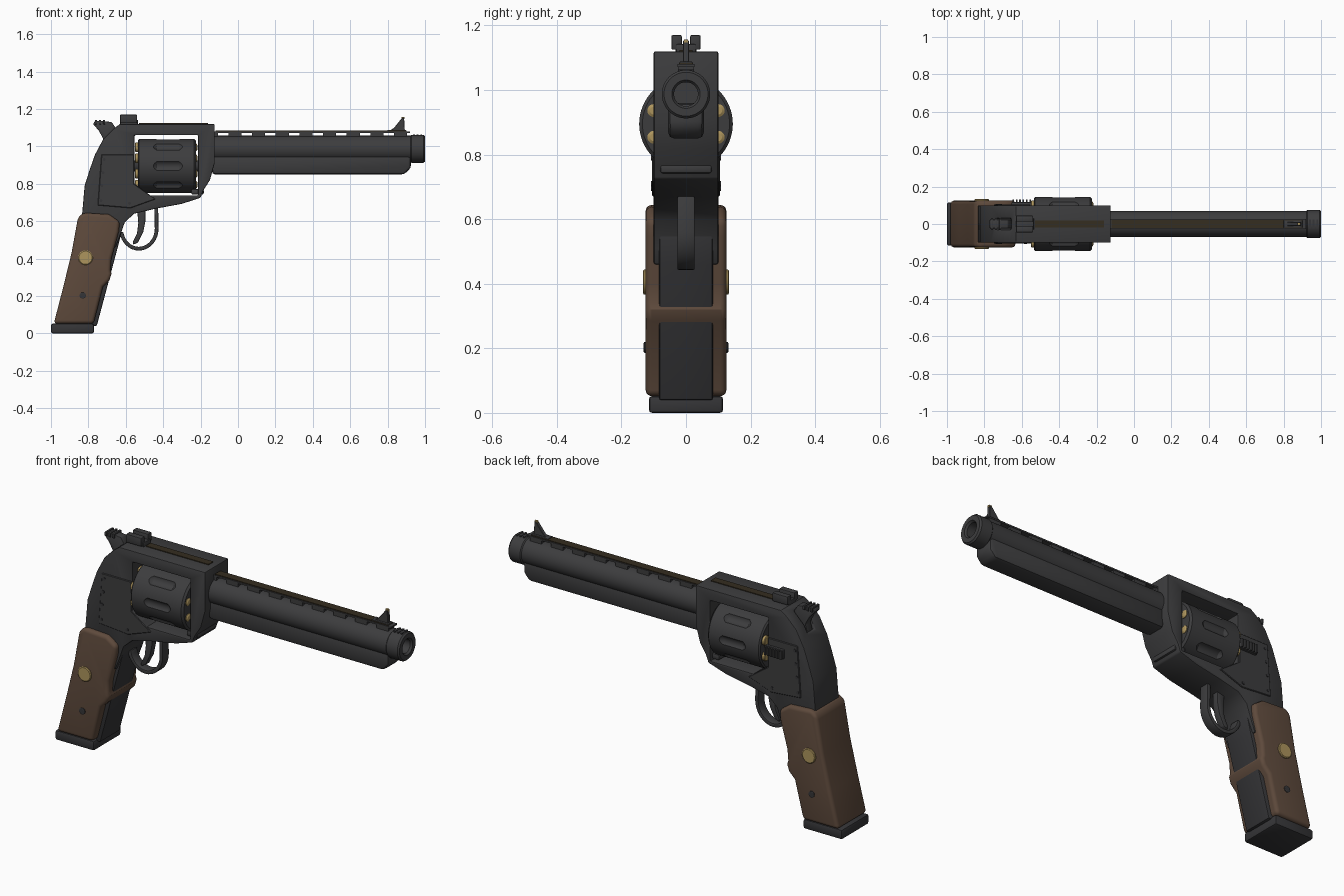
import bpy, bmesh, math
from mathutils import Vector


def material(name, rgb):
    m = bpy.data.materials.new(name)
    m.diffuse_color = (*rgb, 1)
    return m


STEEL = material("gunmetal", (0.046, 0.046, 0.048))
DARK = material("dark_steel", (0.036, 0.036, 0.039))
WOOD = material("walnut", (0.112, 0.068, 0.045))
BRASS = material("brass", (0.42, 0.30, 0.11))
RIB = material("dark_bronze", (0.035, 0.026, 0.014))


def finish(name, bm, mat, bevel=0, segs=2, cutters=()):
    """Turn bmesh into an object, apply cuts and bevel, smooth by angle."""
    bmesh.ops.recalc_face_normals(bm, faces=bm.faces)
    me = bpy.data.meshes.new(name)
    bm.to_mesh(me)
    bm.free()
    ob = bpy.data.objects.new(name, me)
    bpy.context.collection.objects.link(ob)
    for c in cutters:
        mod = ob.modifiers.new("cut", 'BOOLEAN')
        mod.operation, mod.solver, mod.object = 'DIFFERENCE', 'EXACT', c
    if bevel:
        mod = ob.modifiers.new("bevel", 'BEVEL')
        mod.width, mod.segments = bevel, segs
        mod.limit_method, mod.angle_limit = 'ANGLE', math.radians(40)
    if ob.modifiers:
        dg = bpy.context.evaluated_depsgraph_get()
        new = bpy.data.meshes.new_from_object(ob.evaluated_get(dg))
        ob.modifiers.clear()
        ob.data = new
    for c in cutters:
        bpy.data.objects.remove(c)
    me = ob.data
    me.materials.clear()
    me.materials.append(mat)
    for p in me.polygons:
        p.use_smooth = True
        p.material_index = 0
    me.set_sharp_from_angle(angle=math.radians(32))
    return ob


def prism(name, pts, y0, y1, mat, bevel=0, segs=2, cutters=()):
    """Extrude an x-z outline from y0 to y1."""
    bm = bmesh.new()
    f = bm.faces.new([bm.verts.new((x, y0, z)) for x, z in pts])
    r = bmesh.ops.extrude_face_region(bm, geom=[f])
    vs = [v for v in r["geom"] if isinstance(v, bmesh.types.BMVert)]
    bmesh.ops.translate(bm, vec=(0, y1 - y0, 0), verts=vs)
    return finish(name, bm, mat, bevel, segs, cutters)


def box(name, x0, x1, y0, y1, z0, z1, mat, bevel=0):
    return prism(name, [(x0, z0), (x1, z0), (x1, z1), (x0, z1)], y0, y1, mat, bevel)


def add_lathe(bm, profile, centre, axis='x', n=48):
    """Revolve (position, radius) pairs round an axis; ends are capped."""
    rings = []
    for t, r in profile:
        ring = []
        for i in range(n):
            a = 2 * math.pi * i / n
            c, s = r * math.cos(a), r * math.sin(a)
            p = (t, c, s) if axis == 'x' else (c, t, s)
            ring.append(bm.verts.new(Vector(p) + Vector(centre)))
        rings.append(ring)
    for a, b in zip(rings, rings[1:]):
        for i in range(n):
            j = (i + 1) % n
            bm.faces.new((a[i], a[j], b[j], b[i]))
    bm.faces.new(rings[0])
    bm.faces.new(rings[-1])


def lathe(name, profile, centre, mat, axis='x', n=48, cutters=()):
    bm = bmesh.new()
    add_lathe(bm, profile, centre, axis, n)
    return finish(name, bm, mat, cutters=cutters)


# Frame with cylinder window and hammer slot
window = prism("window_cutter", [(-0.553, 1.06), (-0.213, 1.06), (-0.213, 0.738),
               (-0.40, 0.738), (-0.47, 0.738), (-0.553, 0.80)], -0.3, 0.3, DARK)
slot = box("slot_cutter", -0.9, -0.655, -0.03, 0.03, 1.0, 1.3, DARK)
prism("frame", [(-0.63, 1.12), (-0.125, 1.12), (-0.125, 0.91), (-0.15, 0.82), (-0.185, 0.765),
      (-0.20, 0.725), (-0.30, 0.693), (-0.44, 0.667), (-0.555, 0.64), (-0.605, 0.595),
      (-0.635, 0.51), (-0.655, 0.46), (-0.75, 0.46), (-0.835, 0.62), (-0.82, 0.79),
      (-0.793, 0.875), (-0.765, 0.955), (-0.72, 1.04), (-0.665, 1.095)],
      -0.1, 0.1, STEEL, 0.007, 2, (window, slot))

# Side plates and their screws
prism("side_plate", [(-0.73, 0.957), (-0.556, 0.957), (-0.556, 0.80), (-0.44, 0.718),
      (-0.575, 0.67), (-0.75, 0.685)], -0.105, 0.105, STEEL, 0.003, 1)
for i, (x, z) in enumerate([(-0.715, 0.93), (-0.722, 0.86), (-0.728, 0.79), (-0.733, 0.71), (-0.58, 0.695)]):
    lathe(f"plate_screw_{i}", [(-0.108, 0.008), (0.108, 0.008)], (x, 0, z), DARK, 'y', 12)

# Crane bar under the front of the frame
box("crane_bar", -0.25, -0.183, -0.08, 0.08, 0.742, 0.772, STEEL, 0.008)

# Fluted cylinder, its axle and cartridges
CZ = 0.895
bm = bmesh.new()
for k in range(8):
    a = k * math.pi / 4
    add_lathe(bm, [(-0.46, 0.006), (-0.452, 0.022), (-0.435, 0.033), (-0.315, 0.033), (-0.298, 0.022), (-0.29, 0.006)],
              (0, 0.166 * math.cos(a), CZ + 0.166 * math.sin(a)), n=20)
flutes = finish("flute_cutter", bm, DARK)
lathe("cylinder", [(-0.535, 0.137), (-0.528, 0.145), (-0.235, 0.145), (-0.225, 0.135)],
      (0, 0, CZ), STEEL, n=64, cutters=(flutes,))
lathe("cylinder_axle", [(-0.57, 0.03), (-0.2, 0.03)], (0, 0, CZ), DARK, n=24)
for k in range(8):
    a = (k + 0.5) * math.pi / 4
    c = (0, 0.108 * math.cos(a), CZ + 0.108 * math.sin(a))
    lathe(f"cartridge_{k}", [(-0.55, 0.022), (-0.547, 0.025), (-0.53, 0.025), (-0.53, 0.02),
          (-0.222, 0.02), (-0.217, 0.012)], c, BRASS, n=20)

# Barrel with bore, muzzle ring and underlug
BZ = 0.987
lathe("barrel", [(-0.15, 0.07), (0.922, 0.07), (0.927, 0.075), (0.992, 0.075), (1.0, 0.068),
      (1.0, 0.044), (0.99, 0.037), (0.65, 0.037)], (0, 0, BZ), STEEL)
prism("underlug", [(-0.14, 0.96), (0.925, 0.96), (0.925, 0.885), (0.89, 0.85), (-0.14, 0.85)],
      -0.055, 0.055, STEEL, 0.018, 2)
for i in range(3):
    x = 0.935 + i * 0.02
    box(f"muzzle_port_{i}", x, x + 0.01, -0.025, 0.025, 1.05, 1.064, DARK)

# Ventilated rib
box("rib", -0.125, 0.92, -0.027, 0.027, 1.072, 1.08, STEEL)
box("rib_strip", -0.12, 0.90, -0.022, 0.022, 1.079, 1.084, RIB)
for i in range(9):
    x = -0.178 + i * 0.1265
    box(f"rib_post_{i}", max(x, -0.13), min(x + 0.07, 0.92), -0.025, 0.025, 1.04, 1.074, STEEL)
box("top_strap_strip", -0.53, -0.16, -0.02, 0.02, 1.116, 1.124, RIB)

# Front sight
box("front_sight_base", 0.80, 0.90, -0.02, 0.02, 1.075, 1.088, STEEL, 0.003)
prism("front_sight", [(0.81, 1.083), (0.835, 1.10), (0.875, 1.15), (0.888, 1.153), (0.892, 1.083)],
      -0.01, 0.01, STEEL, 0.002, 1)
box("sight_bead", 0.873, 0.89, -0.006, 0.006, 1.147, 1.157, BRASS)

# Rear sight
box("rear_sight_base", -0.63, -0.535, -0.03, 0.03, 1.11, 1.142, STEEL, 0.004)
for s in (-1, 1):
    y = sorted((s * 0.013, s * 0.045))
    box("rear_sight_post", -0.63, -0.54, y[0], y[1], 1.125, 1.17, STEEL, 0.004)

# Hammer with grooved spur
prism("hammer", [(-0.745, 1.085), (-0.775, 1.12), (-0.765, 1.135), (-0.735, 1.137), (-0.675, 1.13),
      (-0.655, 1.10), (-0.655, 0.99), (-0.735, 0.99), (-0.72, 1.04)], -0.023, 0.023, STEEL, 0.004)
for i in range(3):
    x = -0.765 + i * 0.022
    box(f"hammer_ridge_{i}", x, x + 0.011, -0.032, 0.032, 1.118, 1.141, STEEL, 0.002)

# Cylinder latch on the far side
box("latch", -0.655, -0.545, 0.095, 0.117, 0.87, 0.92, STEEL, 0.004)
for i in range(6):
    x = -0.65 + i * 0.018
    box(f"latch_ridge_{i}", x, x + 0.009, 0.1, 0.13, 0.873, 0.917, STEEL)

# Trigger and guard
prism("trigger", [(-0.54, 0.67), (-0.495, 0.67), (-0.495, 0.60), (-0.507, 0.54), (-0.535, 0.485),
      (-0.56, 0.475), (-0.562, 0.49), (-0.54, 0.535), (-0.533, 0.59)], -0.018, 0.018, STEEL, 0.004)
arc = [math.radians(a) for a in range(0, -171, -10)]
outer = [(-0.427, 0.68)] + [(-0.53 + 0.105 * math.cos(a), 0.56 + 0.117 * math.sin(a)) for a in arc]
inner = [(-0.447, 0.68)] + [(-0.53 + 0.085 * math.cos(a), 0.56 + 0.097 * math.sin(a)) for a in arc]
prism("trigger_guard", outer + inner[::-1], -0.027, 0.027, STEEL, 0.004)

# Grip: steel core, wooden body, base plate
prism("grip_core", [(-0.62, 0.55), (-0.643, 0.46), (-0.755, 0.04), (-0.93, 0.04), (-0.80, 0.55)],
      -0.083, 0.083, DARK, 0.006)
prism("grip", [(-0.855, 0.622), (-0.825, 0.645), (-0.69, 0.637), (-0.632, 0.597), (-0.637, 0.545),
      (-0.677, 0.40), (-0.682, 0.34), (-0.676, 0.32), (-0.687, 0.285), (-0.722, 0.25), (-0.772, 0.052), (-0.985, 0.052),
      (-0.935, 0.245), (-0.89, 0.43)], -0.125, 0.125, WOOD, 0.026, 4)
box("base_plate", -1.0, -0.77, -0.115, 0.115, 0, 0.052, DARK, 0.01)

# Medallions and grip screws on both sides
lathe("grip_medallion", [(-0.133, 0.035), (-0.13, 0.039), (0.13, 0.039), (0.133, 0.035)],
      (-0.815, 0, 0.405), BRASS, 'y', 32)
lathe("grip_screw", [(-0.131, 0.014), (-0.129, 0.017), (0.129, 0.017), (0.131, 0.014)],
      (-0.83, 0, 0.203), DARK, 'y', 20)
